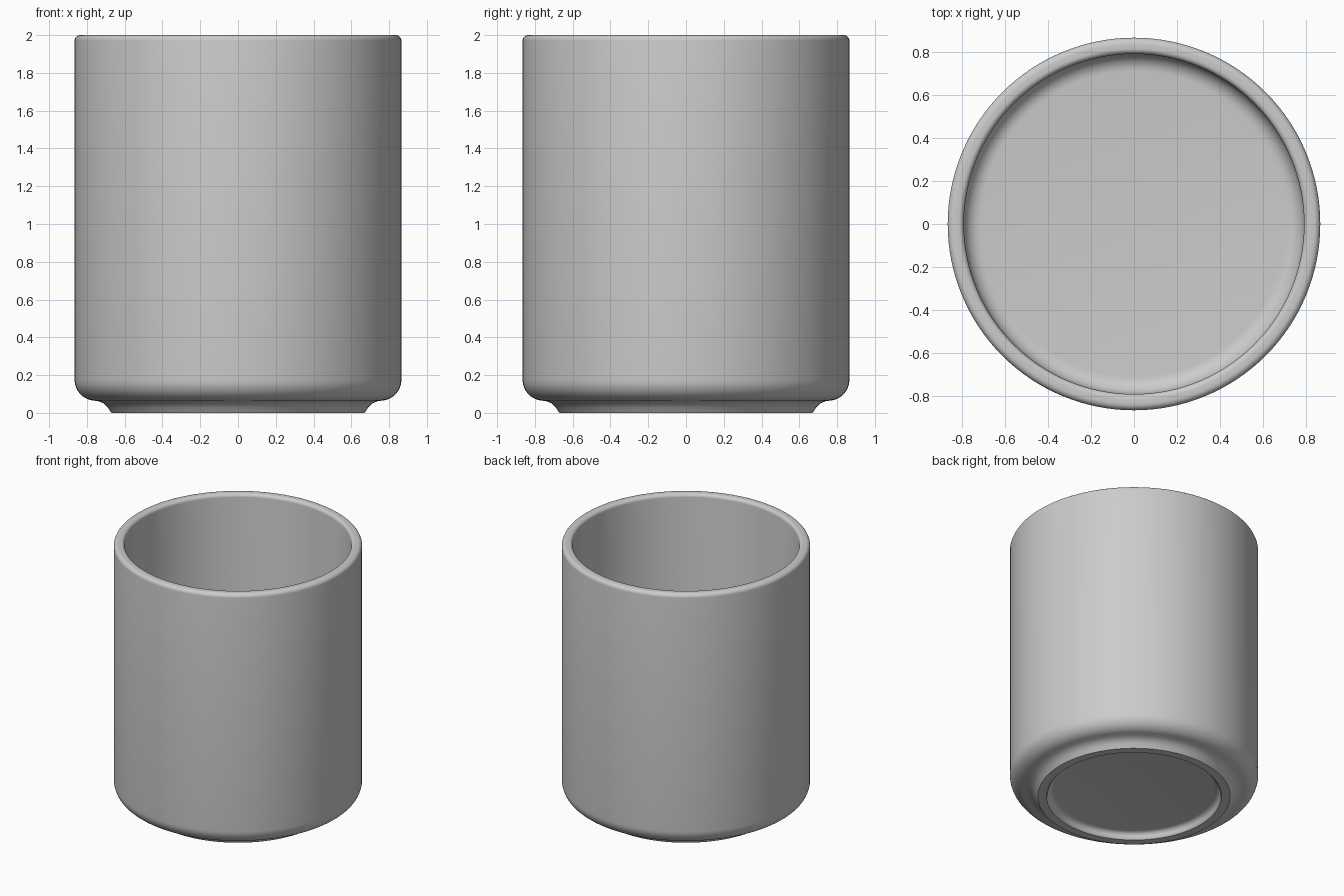
import bpy
import bmesh
import math

if "Cube" in bpy.data.objects:
    bpy.data.objects.remove(bpy.data.objects["Cube"], do_unlink=True)

SEGMENTS = 128


def make_material(name, color):
    mat = bpy.data.materials.new(name)
    mat.use_nodes = True
    mat.diffuse_color = color
    bsdf = next(n for n in mat.node_tree.nodes if n.type == 'BSDF_PRINCIPLED')
    bsdf.inputs["Base Color"].default_value = color
    return mat


def arc(cx, cz, r, start, end, steps=8):
    """Points of a circular fillet, angles in degrees."""
    angles = [math.radians(start + (end - start) * i / steps) for i in range(steps + 1)]
    return [(cx + r * math.cos(a), cz + r * math.sin(a)) for a in angles]


def lathe(name, profile, mat):
    """Spin a radius/height profile about z; both ends lie on the axis."""
    bm = bmesh.new()
    verts = [bm.verts.new((r, 0, z)) for r, z in profile]
    edges = [bm.edges.new(pair) for pair in zip(verts, verts[1:])]
    bmesh.ops.spin(bm, geom=verts + edges, cent=(0, 0, 0), axis=(0, 0, 1),
                   angle=math.tau, steps=SEGMENTS, use_duplicate=False)
    bmesh.ops.remove_doubles(bm, verts=bm.verts, dist=0.0001)
    bmesh.ops.recalc_face_normals(bm, faces=bm.faces)
    mesh = bpy.data.meshes.new(name)
    bm.to_mesh(mesh)
    bm.free()
    mesh.materials.append(mat)
    obj = bpy.data.objects.new(name, mesh)
    bpy.context.collection.objects.link(obj)
    bpy.ops.object.select_all(action='DESELECT')
    obj.select_set(True)
    bpy.context.view_layer.objects.active = obj
    bpy.ops.object.shade_smooth_by_angle(angle=math.radians(40))
    return obj


glaze = make_material("grey ceramic", (0.6, 0.6, 0.6, 1))

# Underside recess and flat foot ring
profile = [(0, 0.05)] + arc(0.56, 0.01, 0.04, 90, 0, 5) + [(0.61, 0), (0.67, 0)]
# Flared foot blending into the rounded shoulder
profile += [(0.69, 0.03), (0.71, 0.05), (0.74, 0.062)]
profile += arc(0.755, 0.175, 0.11, -80, 0, 10)
# Straight outer wall and rounded rim
profile += arc(0.835, 1.97, 0.03, 0, 90, 6) + arc(0.815, 1.975, 0.025, 90, 180, 6)
# Straight inner wall, rounded corner and floor
profile += arc(0.71, 0.22, 0.08, 0, -90) + [(0, 0.14)]

lathe("cup", profile, glaze)
